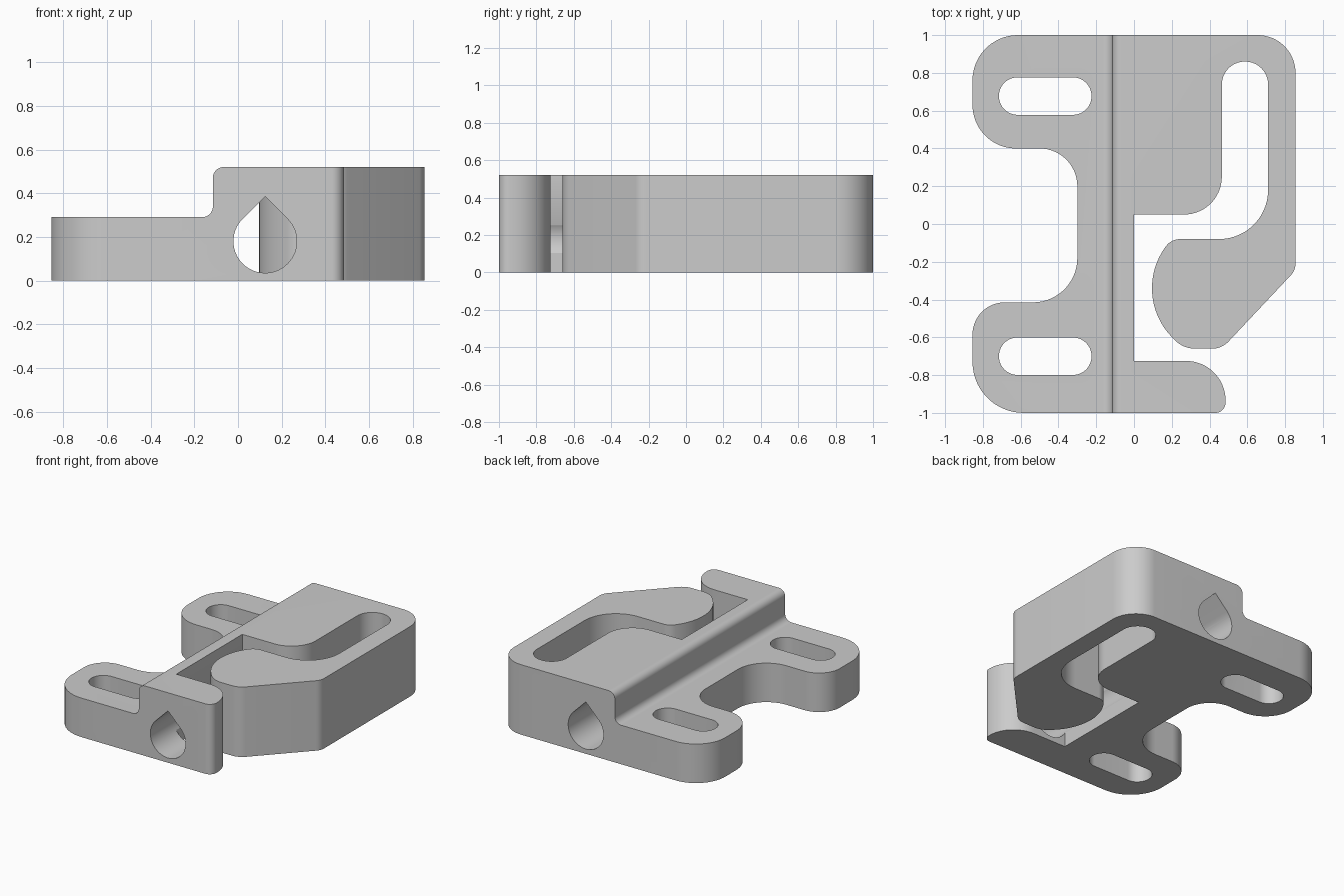
import bpy
import bmesh
import math
from mathutils import Vector

if "Cube" in bpy.data.objects:
    bpy.data.objects.remove(bpy.data.objects["Cube"], do_unlink=True)

grey = bpy.data.materials.new("plain grey")
grey.use_nodes = True
COLOUR = (0.6, 0.6, 0.6, 1)
grey.diffuse_color = COLOUR
grey.node_tree.nodes["Principled BSDF"].inputs["Base Color"].default_value = COLOUR


def rounded(corners):
    """Polygon from (x, y, radius) corners, each filleted with its radius."""
    pts = []
    for i, (x, y, r) in enumerate(corners):
        p = Vector((x, y))
        if r == 0:
            pts.append(p)
            continue
        a = (Vector(corners[i - 1][:2]) - p).normalized()
        b = (Vector(corners[(i + 1) % len(corners)][:2]) - p).normalized()
        half = a.angle(b) / 2
        centre = p + (a + b).normalized() * (r / math.sin(half))
        start = p + a * (r / math.tan(half)) - centre
        end = p + b * (r / math.tan(half)) - centre
        sweep = start.angle_signed(end)
        steps = max(4, round(abs(sweep) / math.radians(6)))
        ang = math.atan2(start.y, start.x)
        for k in range(steps + 1):
            t = ang - sweep * k / steps
            pts.append(centre + r * Vector((math.cos(t), math.sin(t))))
    return pts


def prism(name, pts, low, high, axis="z"):
    """Extrude a 2D polygon along z, or an x-z polygon along y."""
    bm = bmesh.new()
    place = (lambda p: (p[0], p[1], low)) if axis == "z" else (lambda p: (p[0], low, p[1]))
    face = bm.faces.new([bm.verts.new(place(p)) for p in pts])
    grown = bmesh.ops.extrude_face_region(bm, geom=[face])["geom"]
    move = (0, 0, high - low) if axis == "z" else (0, high - low, 0)
    bmesh.ops.translate(bm, vec=move, verts=[g for g in grown if isinstance(g, bmesh.types.BMVert)])
    bmesh.ops.remove_doubles(bm, verts=bm.verts, dist=1e-5)
    bmesh.ops.recalc_face_normals(bm, faces=bm.faces)
    mesh = bpy.data.meshes.new(name)
    bm.to_mesh(mesh)
    bm.free()
    mesh.materials.append(grey)
    obj = bpy.data.objects.new(name, mesh)
    bpy.context.collection.objects.link(obj)
    return obj


def combine(target, tool, operation):
    """Apply a boolean and discard the tool."""
    tool.hide_render = True
    mod = target.modifiers.new(operation.lower(), "BOOLEAN")
    mod.operation, mod.object, mod.solver = operation, tool, "EXACT"
    bpy.context.view_layer.objects.active = target
    bpy.ops.object.modifier_apply(modifier=mod.name)
    bpy.data.objects.remove(tool, do_unlink=True)


# Stepped side profile: low mounting flange, tall body
W, H, STEP = 0.855, 0.52, -0.115
body = prism("latch_bracket", rounded([
    (-1, 0, 0), (1, 0, 0), (1, H, 0),
    (STEP, H, 0.05), (STEP, 0.29, 0.05), (-1, 0.29, 0)]), -1.2, 1.2, "y")

# Bulging nose of the hooked arm
nose = [(0.465 - 0.37 * math.cos(t), -0.34 + 0.37 * math.sin(t), 0)
        for t in [math.radians(36.5 - 80 * k / 16) for k in range(17)]]

# Plan outline: flange ears, front jaw, hooked arm with its slot
outline = rounded([
    (-W, 1, 0.24), (-W, 0.4, 0.23), (-0.3, 0.4, 0.2),
    (-0.3, -0.415, 0.235), (-W, -0.415, 0.17), (-W, -1, 0.27),
    (0.485, -1, 0.055), (0.485, -0.725, 0.21), (0, -0.725, 0),
    (0, 0.05, 0), (0.465, 0.05, 0.2),
    (0.465, 0.86, 0.122), (0.71, 0.86, 0.122), (0.71, -0.08, 0.26),
    (0.199, -0.08, 0.09), *nose, (0.26, -0.66, 0.15),
    (0.465, -0.66, 0.12), (W, -0.245, 0.09), (W, 1, 0.2)])
combine(body, prism("outline_tool", outline, -0.2, 0.8), "INTERSECT")

# Mounting slots in the ears
for y in (0.677, -0.7):
    slot = rounded([(x, y + dy, 0.098) for x, dy in
                    ((-0.715, -0.099), (-0.225, -0.099), (-0.225, 0.099), (-0.715, 0.099))])
    combine(body, prism("slot_tool", slot, -0.2, 0.8), "DIFFERENCE")

# Teardrop bore from front to back, leaving the arm whole
R, CX, CZ = 0.145, 0.124, 0.18
drop = [(CX + R * math.cos(t), CZ + R * math.sin(t))
        for t in [math.radians(135 + 270 * k / 45) for k in range(46)]]
drop.append((CX, CZ + R * math.sqrt(2)))
bore = prism("bore_tool", drop, -1.2, 1.2, "y")
keep = prism("arm_keep", [(0.05, -0.69), (1, -0.69), (1, 0), (0.05, 0)], -0.3, 0.9)
combine(bore, keep, "DIFFERENCE")
combine(body, bore, "DIFFERENCE")

# Smooth the fillets, keep the hard edges
bpy.ops.object.select_all(action="DESELECT")
body.select_set(True)
bpy.context.view_layer.objects.active = body
bpy.ops.object.shade_smooth_by_angle(angle=math.radians(30))
